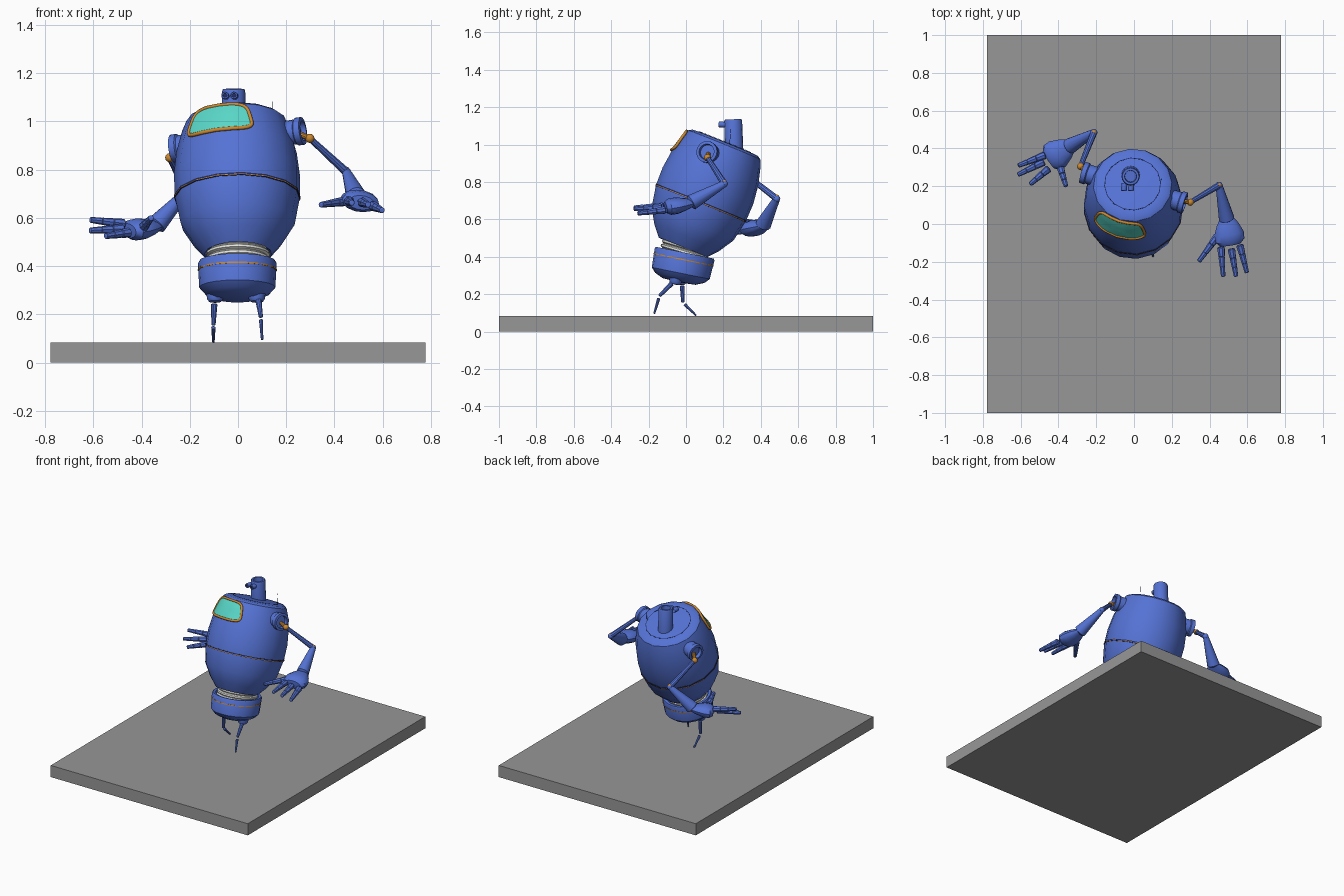
import bpy, bmesh, math
from mathutils import Vector, Matrix

cube = bpy.data.objects.get("Cube")
if cube:
    bpy.data.objects.remove(cube, do_unlink=True)


def material(name, rgb):
    m = bpy.data.materials.new(name)
    m.use_nodes = True
    m.diffuse_color = (*rgb, 1)
    m.node_tree.nodes["Principled BSDF"].inputs["Base Color"].default_value = (*rgb, 1)
    return m


blue = material("blue", (0.09, 0.17, 0.66))
navy = material("dark navy", (0.015, 0.025, 0.11))
orange = material("orange", (0.6, 0.25, 0.03))
teal = material("teal", (0.1, 0.68, 0.58))
white = material("white", (0.8, 0.8, 0.76))
grey = material("grey", (0.31, 0.31, 0.31))


def frame(origin, up, side=(1, 0, 0)):
    z = Vector(up).normalized()
    x = Vector(side)
    x = (x - z * x.dot(z)).normalized()
    m = Matrix((x, z.cross(x), z)).transposed().to_4x4()
    m.translation = Vector(origin)
    return m


def finish(name, bm, matrix, mat, smooth=True):
    mesh = bpy.data.meshes.new(name)
    bmesh.ops.recalc_face_normals(bm, faces=bm.faces)
    bm.transform(matrix)
    bm.to_mesh(mesh)
    bm.free()
    mesh.materials.append(mat)
    ob = bpy.data.objects.new(name, mesh)
    bpy.context.collection.objects.link(ob)
    if smooth:
        bpy.ops.object.select_all(action='DESELECT')
        ob.select_set(True)
        bpy.context.view_layer.objects.active = ob
        bpy.ops.object.shade_smooth_by_angle(angle=math.radians(32))
    return ob


def revolve(name, profile, matrix, mat, seg=16, flat=1.0):
    """Spin (height, radius) points around local z."""
    bm = bmesh.new()
    vs = [bm.verts.new((r, 0, h)) for h, r in profile]
    es = [bm.edges.new(p) for p in zip(vs, vs[1:])]
    bmesh.ops.spin(bm, geom=vs + es, cent=(0, 0, 0), axis=(0, 0, 1),
                   angle=math.tau, steps=seg)
    bmesh.ops.remove_doubles(bm, verts=bm.verts, dist=1e-5)
    bmesh.ops.scale(bm, vec=(1, flat, 1), verts=bm.verts)
    return finish(name, bm, matrix, mat)


def limb(name, a, b, r1, r2, mat=blue, seg=10):
    a, b = Vector(a), Vector(b)
    n = (b - a).length
    c1, c2 = min(r1, n) * 0.25, min(r2, n) * 0.25
    prof = [(0, 0), (0, r1 * .7), (c1, r1), (n - c2, r2), (n, r2 * .6), (n, 0)]
    return revolve(name, prof, frame(a, b - a, (0.3, 0.2, 1)), mat, seg)


def ball(name, centre, r, mat):
    bm = bmesh.new()
    bmesh.ops.create_uvsphere(bm, u_segments=12, v_segments=8, radius=r)
    return finish(name, bm, Matrix.Translation(centre), mat)


# Floor slab
bm = bmesh.new()
bmesh.ops.create_cube(bm, size=1)
finish("floor_slab", bm, Matrix.Translation((0, 0, .0415)) @ Matrix.Diagonal((1.555, 2, .083, 1)),
       grey, False)

# Egg-shaped torso, leaning back and turned a little
torso = frame((-.003, .08, .687), (-.013, .375, .927), (.95, -.285, .13))
egg = [(-.256, .14), (-.2, .188), (-.12, .237), (0, .26), (.1, .262),
       (.2, .25), (.29, .226), (.335, .208)]
revolve("torso", [(-.24, 0), (-.24, .125)] + egg + [(.347, .19), (.35, .15), (.35, 0)], torso, blue)


def band(name, h, r, half, matrix, mat):
    revolve(name, [(h - half, r - .012), (h - half, r), (h + half, r), (h + half, r - .012)], matrix, mat)


band("torso_seam", 0, .2625, .006, torso, navy)
band("torso_seam_trim", -.002, .2635, .0015, torso, orange)
revolve("top_hatch_groove", [(.351, .147), (.352, .147), (.352, .151), (.351, .151)], torso, navy)


# Window following the torso surface
def on_egg(angle, h, lift):
    for (h0, r0), (h1, r1) in zip(egg, egg[1:]):
        if h0 <= h <= h1:
            r = r0 + (r1 - r0) * (h - h0) / (h1 - h0) + lift
            return Vector((math.sin(angle) * r, -math.cos(angle) * r, h))


def window_point(i, n, s, lift):
    t = math.tau * i / n
    c, d = math.cos(t), math.sin(t)
    u = math.copysign(abs(c) ** .45, c) * s
    v = math.copysign(abs(d) ** .45, d) * s
    return on_egg(u * (.58 - .05 * v) - .02, .267 + .062 * v, lift)


N = 40
bm = bmesh.new()
rings = [[bm.verts.new(window_point(i, N, s, .007)) for i in range(N)] for s in (.3, .65, 1)]
bm.faces.new(rings[0])
for inner, outer in zip(rings, rings[1:]):
    for i in range(N):
        j = (i + 1) % N
        bm.faces.new((inner[i], outer[i], outer[j], inner[j]))
finish("window_glass", bm, torso, teal)

curve = bpy.data.curves.new("window_rim", 'CURVE')
curve.dimensions = '3D'
curve.bevel_depth = .008
curve.bevel_resolution = 2
sp = curve.splines.new('POLY')
sp.points.add(N - 1)
sp.use_cyclic_u = True
for i, p in enumerate(sp.points):
    p.co = (*(torso @ window_point(i, N, 1, .005)), 1)
curve.materials.append(orange)
bpy.context.collection.objects.link(bpy.data.objects.new("window_rim", curve))

# Periscope head with two lenses, and a needle aerial
scope = frame((-.018, .257, .96), (0, -.1, 1))
revolve("periscope", [(0, 0), (0, .05), (.165, .048), (.175, .044), (.175, .032), (.13, .03), (.13, 0)],
        scope @ Matrix.Rotation(math.radians(-4), 4, 'X'), blue)
for x in (-.05, -.013):
    lens = frame((x, .215, 1.105), (-.1, -1, .08))
    revolve("periscope_lens_ring", [(0, .015), (.036, .016), (.04, .014), (.04, .01), (.034, .01)], lens, blue, 12)
    revolve("periscope_lens", [(.035, .0105), (.037, 0)], lens, navy, 12)
limb("needle_aerial", (.145, .23, .97), (.145, .24, 1.083), .0015, .001, navy, 6)

# Shoulder sockets
for side, label in ((1, "left"), (-1, "right")):
    socket = torso @ frame((side * .195, .015, .262), (side, 0, 0), (0, 0, 1))
    revolve(label + "_shoulder_socket", [(0, 0), (0, .05), (.06, .052), (.065, .058), (.09, .058),
            (.092, .042), (.07, .04), (.07, 0)], socket, blue)


# Arms and hands
def arm(label, socket, joint, elbow, wrist, knuckle, across, fingers):
    limb(label + "_shoulder_pin", socket, joint, .012, .012, orange)
    ball(label + "_shoulder_joint", joint, .019, orange)
    limb(label + "_upper_arm", joint, elbow, .013, .018)
    ball(label + "_elbow", elbow, .019, blue)
    ball(label + "_elbow_pin", Vector(elbow) + Vector((0, 0, .008)), .014, orange)
    limb(label + "_forearm", elbow, wrist, .019, .042, seg=14)
    d = Vector(knuckle) - Vector(wrist)
    n = d.length
    revolve(label + "_palm", [(-.02, 0), (-.015, .035), (.2 * n, .06), (.6 * n, .08), (.9 * n, .078),
            (1.08 * n, .055), (1.12 * n, 0)], frame(wrist, d, across), blue, 14, .55)
    for i, (base, tip) in enumerate(fingers):
        base, tip = Vector(base), Vector(tip)
        name = label + ("_thumb" if i == 0 else "_finger")
        for k in range(3):
            limb(name, base.lerp(tip, k / 3), base.lerp(tip, (k + 1.08) / 3),
                 .021 - .003 * k, .018 - .003 * k, seg=8)


arm("left", (.25, .12, .95), (.298, .115, .93), (.45, .205, .79), (.492, .02, .685), (.51, -.1, .665),
    (1, 0, -.15),
    [((.445, -.06, .67), (.345, -.195, .655)), ((.46, -.12, .67), (.472, -.275, .663)),
     ((.515, -.13, .665), (.54, -.275, .655)), ((.56, -.11, .65), (.597, -.255, .632))])
arm("right", (-.25, .27, .88), (-.283, .305, .85), (-.212, .485, .71), (-.345, .41, .565), (-.445, .345, .548),
    (.5, -.8, -.1),
    [((-.39, .30, .565), (-.36, .2, .6)), ((-.47, .365, .575), (-.61, .31, .592)),
     ((-.475, .33, .555), (-.612, .262, .548)), ((-.45, .295, .54), (-.548, .212, .525))])

# Ribbed waist
waist = frame((0, -.008, .425), (0, .28, .96))
ribs = [(-.04, .11)]
for k in range(4):
    h = -.035 + k * .025
    ribs += [(h, .122), (h + .006, .132), (h + .016, .132), (h + .022, .122)]
revolve("waist_bellows", ribs, waist, white, 24)

# Pelvis
pelvis = frame((-.003, -.01, .40), (0, .2, .98))
revolve("pelvis", [(.005, 0), (.005, .135), (.02, .14), (.022, .158), (.012, .163), (-.09, .158),
        (-.115, .135), (-.135, .09), (-.14, 0)], pelvis, blue, 20)
band("pelvis_stripe", -.016, .164, .003, pelvis, orange)

# Legs: hip cup, thigh and shin
legs = (("right", (-.095, -.03, .275), (-.098, -.02, .245), (-.102, -.017, .155), (-.102, .055, .085)),
        ("left", (.078, -.055, .275), (.085, -.075, .258), (.095, -.142, .19), (.1, -.17, .095)))
for label, hip, top, knee, foot in legs:
    revolve(label + "_hip_cup", [(-.025, 0), (-.022, .026), (-.01, .034), (.02, .036), (.03, 0)],
            frame(hip, (0, .2, 1)), blue, 14)
    limb(label + "_thigh", top, knee, .013, .009)
    gap = Vector(knee).lerp(Vector(foot), .12)
    limb(label + "_shin", gap, foot, .009, .005)
